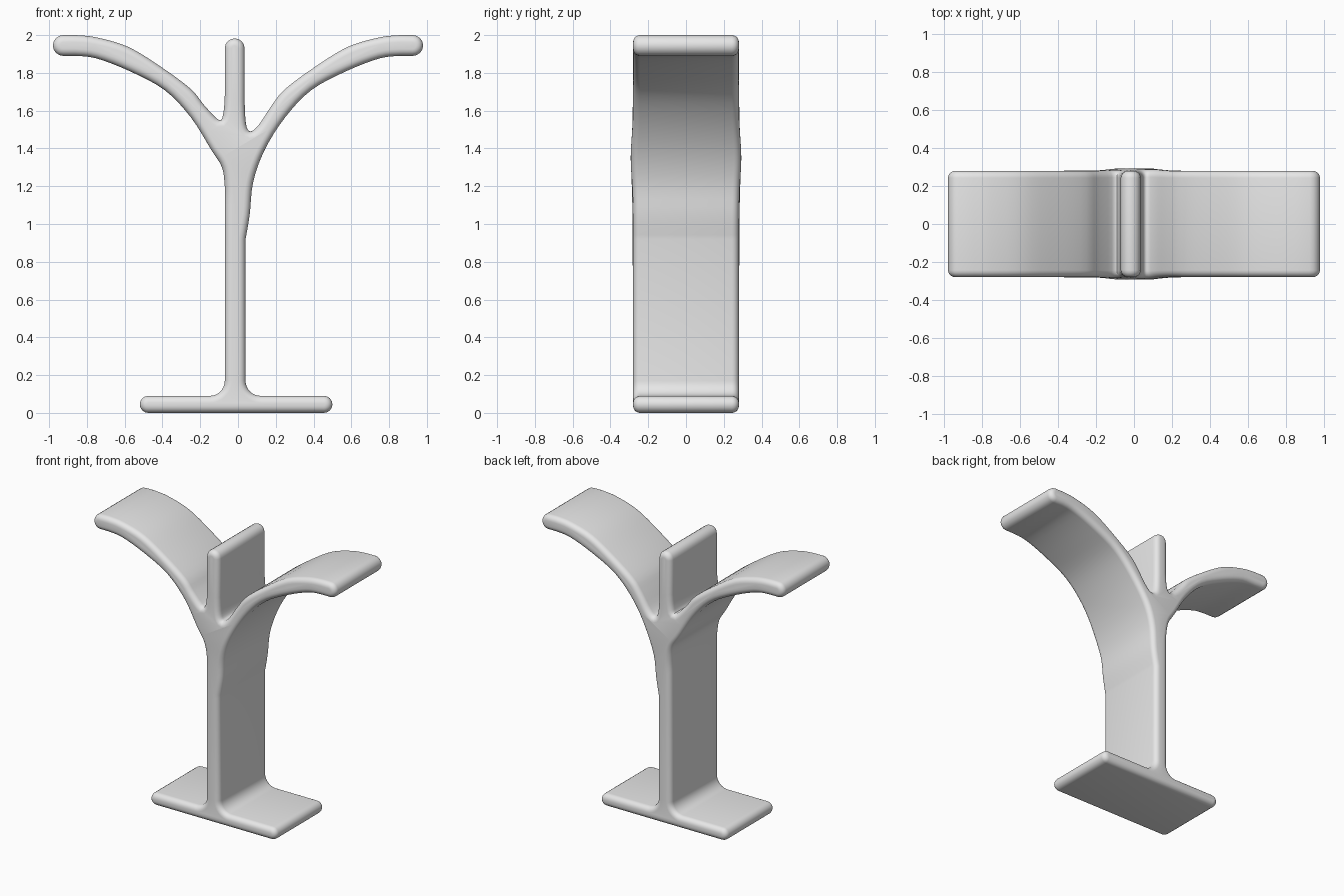
import bpy
import bmesh
import math
from mathutils import Vector

HALF_DEPTH = 0.28
EDGE_RADIUS = 0.037
EDGE_STEPS = 5

default_cube = bpy.data.objects.get("Cube")
if default_cube:
    bpy.data.objects.remove(default_cube, do_unlink=True)


def arc(center_x, center_z, radius, start, end, steps=8):
    """Points along a circular arc, angles in degrees."""
    points = []
    for i in range(steps + 1):
        angle = math.radians(start + (end - start) * i / steps)
        points.append(Vector((center_x + radius * math.cos(angle),
                              center_z + radius * math.sin(angle))))
    return points


def smooth(control, steps=4):
    """Rounded path running through all control points."""
    control = [Vector(p) for p in control]
    padded = [control[0]] + control + [control[-1]]
    points = []
    for before, a, b, after in zip(padded, padded[1:], padded[2:], padded[3:]):
        for i in range(steps):
            t = i / steps
            bend = (b - before) * t + (2 * before - 5 * a + 4 * b - after) * t ** 2
            bend += (3 * a - before - 3 * b + after) * t ** 3
            points.append(a + bend / 2)
    return points + [control[-1]]


def mirrored(points):
    """The same points on the other side, in reverse order."""
    return [(-x, z) for x, z in reversed(points)]


# Edges of one branch, from the trunk out to the tip and back
branch_under = [(0.14, 1.39), (0.25, 1.565), (0.39, 1.71),
                (0.575, 1.81), (0.75, 1.877), (0.86, 1.89)]
branch_top = [(0.86, 2), (0.75, 1.988), (0.58, 1.937),
              (0.405, 1.83), (0.25, 1.715), (0.18, 1.63)]

# Edges where the trunk swells, and the crotches beside the fin
trunk_right = [(0.04, 0.92), (0.062, 1.05), (0.08, 1.22)]
trunk_left = [(-0.085, 1.3), (-0.07, 1.2), (-0.07, 1.1)]
crotch_right = [(0.11, 1.525), (0.065, 1.49), (0.042, 1.53), (0.035, 1.65)]
crotch_left = [(-0.07, 1.68), (-0.077, 1.59), (-0.1, 1.55)]

# Whole silhouette, running anticlockwise from the right end of the foot
outline = (
    arc(0.455, 0.045, 0.045, -90, 90)
    + arc(0.12, 0.17, 0.08, 270, 180)
    + smooth(trunk_right + branch_under)
    + arc(0.925, 1.945, 0.055, -90, 90)
    + smooth(branch_top + crotch_right)
    + arc(-0.0175, 1.93, 0.0525, 0, 180)
    + smooth(crotch_left + mirrored(branch_top))
    + arc(-0.925, 1.945, 0.055, 90, 270)
    + smooth(mirrored(branch_under) + trunk_left)
    + arc(-0.15, 0.17, 0.08, 0, -90)
    + arc(-0.475, 0.045, 0.045, 90, 270)
)


def inset_outline(points, distance):
    """Silhouette moved inward along its normals."""
    result = []
    for i, point in enumerate(points):
        along = points[(i + 1) % len(points)] - points[i - 1]
        along.normalize()
        result.append(point + Vector((-along.y, along.x)) * distance)
    return result


def bulge(z):
    """Slight swelling of the sides where the branches fork."""
    return 1 + 0.045 * math.exp(-((z - 1.35) / 0.15) ** 2)


# Rings from front to back, with rounded rims
rim = []
for i in range(EDGE_STEPS + 1):
    angle = math.pi / 2 * i / EDGE_STEPS
    rim.append((EDGE_RADIUS * (1 - math.sin(angle)),
                HALF_DEPTH - EDGE_RADIUS * (1 - math.cos(angle))))
sections = [(inset, -y) for inset, y in rim]
sections += [(inset, y) for inset, y in reversed(rim)]

bm = bmesh.new()
rings = []
for inset, y in sections:
    ring = [bm.verts.new((p.x, y * bulge(p.y), p.y))
            for p in inset_outline(outline, inset)]
    rings.append(ring)

for front, back in zip(rings, rings[1:]):
    for i in range(len(front)):
        bm.faces.new((front[i - 1], front[i], back[i], back[i - 1]))
bm.faces.new(rings[0])
bm.faces.new(list(reversed(rings[-1])))
bmesh.ops.recalc_face_normals(bm, faces=bm.faces[:])

mesh = bpy.data.meshes.new("branching_stand")
bm.to_mesh(mesh)
bm.free()
stand = bpy.data.objects.new("branching_stand", mesh)
bpy.context.collection.objects.link(stand)

# Plain grey material
grey = bpy.data.materials.new("light_grey")
grey.use_nodes = True
colour = (0.8, 0.8, 0.8, 1)
grey.diffuse_color = colour
for node in grey.node_tree.nodes:
    if node.type == "BSDF_PRINCIPLED":
        node.inputs["Base Color"].default_value = colour
mesh.materials.append(grey)

bpy.ops.object.select_all(action="DESELECT")
stand.select_set(True)
bpy.context.view_layer.objects.active = stand
bpy.ops.object.shade_smooth_by_angle(angle=math.radians(40))
